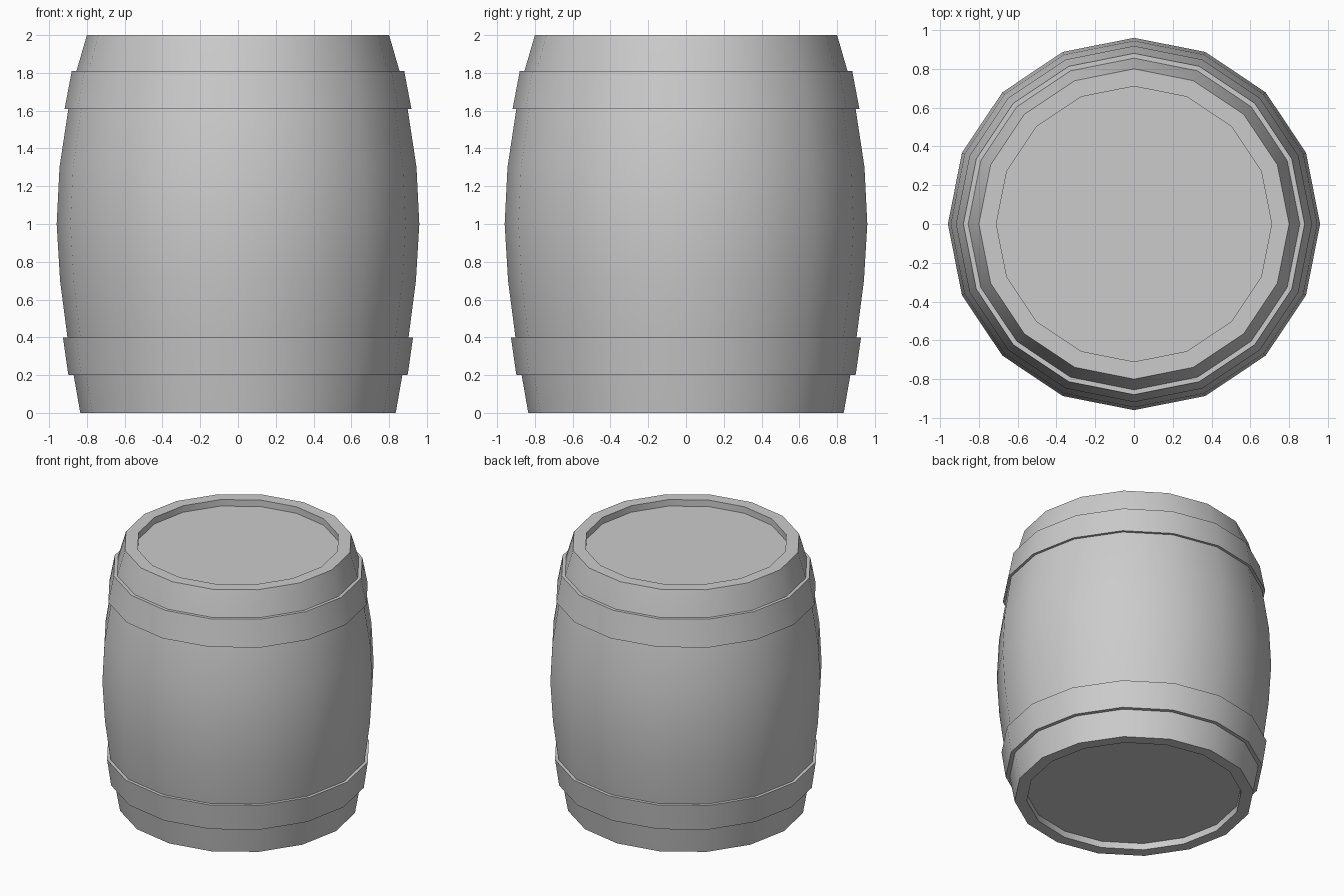
import bpy, bmesh
from math import cos, sin, pi, radians

if "Cube" in bpy.data.objects:
    bpy.data.objects.remove(bpy.data.objects["Cube"])

SIDES = 16


def lathe(name, profile, closed=False):
    """Revolve (radius, z) points about z; open profiles get flat end discs."""
    bm = bmesh.new()
    rings = [[bm.verts.new((r * cos(2 * pi * i / SIDES), r * sin(2 * pi * i / SIDES), z))
              for i in range(SIDES)] for r, z in profile]
    pairs = list(zip(rings, rings[1:]))
    if closed:
        pairs.append((rings[-1], rings[0]))
    else:
        bm.faces.new(rings[0])
        bm.faces.new(rings[-1])
    for a, b in pairs:
        for i in range(SIDES):
            j = (i + 1) % SIDES
            bm.faces.new((a[i], a[j], b[j], b[i]))
    bmesh.ops.recalc_face_normals(bm, faces=bm.faces)
    mesh = bpy.data.meshes.new(name)
    bm.to_mesh(mesh)
    bm.free()
    obj = bpy.data.objects.new(name, mesh)
    bpy.context.collection.objects.link(obj)
    bpy.ops.object.select_all(action='DESELECT')
    obj.select_set(True)
    bpy.context.view_layer.objects.active = obj
    bpy.ops.object.shade_smooth_by_angle(angle=radians(30))
    return obj


# Barrel body with recessed lid and base
lathe("barrel_body", [
    (0.75, 0.05), (0.75, 0.0), (0.835, 0.0), (0.87, 0.20), (0.903, 0.40),
    (0.942, 0.70), (0.96, 1.0), (0.945, 1.30), (0.898, 1.61), (0.855, 1.81),
    (0.80, 2.0), (0.71, 2.0), (0.71, 1.95)])

# Hoops around the bottom and top
lathe("lower_hoop", [(0.86, 0.20), (0.898, 0.20), (0.927, 0.40), (0.893, 0.40)], closed=True)
lathe("upper_hoop", [(0.888, 1.61), (0.918, 1.61), (0.88, 1.81), (0.845, 1.81)], closed=True)
